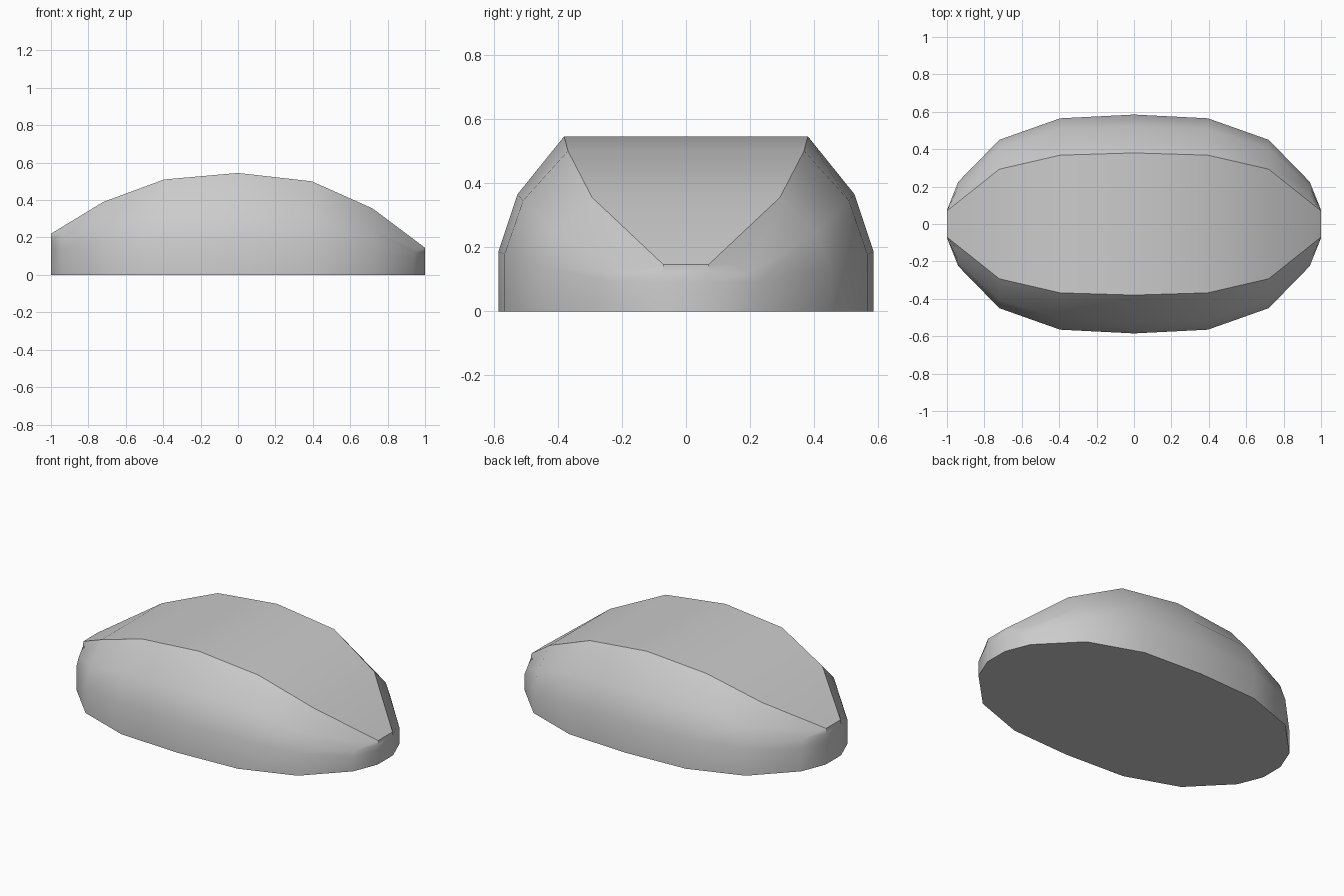
import bpy, bmesh, math

if "Cube" in bpy.data.objects:
    bpy.data.objects.remove(bpy.data.objects["Cube"])

# Cross-section stations along the body:
# x, bottom half-width, rim z, shoulder half-width, shoulder z, top half-width, top z
STATIONS = [
    (-1.00, 0.075, 0.14, 0.075, 0.19, 0.070, 0.22),
    (-0.94, 0.225, 0.14, 0.200, 0.19, 0.148, 0.22),
    (-0.72, 0.450, 0.165, 0.405, 0.275, 0.293, 0.39),
    (-0.395, 0.565, 0.185, 0.508, 0.35, 0.368, 0.51),
    (0.00, 0.585, 0.185, 0.525, 0.365, 0.380, 0.545),
    (0.395, 0.565, 0.18, 0.508, 0.345, 0.368, 0.50),
    (0.72, 0.450, 0.14, 0.405, 0.245, 0.293, 0.355),
    (0.94, 0.225, 0.09, 0.200, 0.12, 0.148, 0.147),
    (1.00, 0.075, 0.09, 0.075, 0.12, 0.070, 0.145),
]

bm = bmesh.new()


def side_points(sign):
    rows = []
    for x, w, zr, ws, zs, wt, zt in STATIONS:
        rows.append([bm.verts.new((x, sign * y, z))
                     for y, z in ((w, 0), (w, zr), (ws, zs), (wt, zt))])
    return rows


front, back = side_points(-1), side_points(1)

# Walls: one closed loop of columns, bottom to top
loop = front + back[::-1]
for a, b in zip(loop, loop[1:] + loop[:1]):
    for k in range(3):
        bm.faces.new((a[k], b[k], b[k + 1], a[k + 1]))

# Flat base
bm.faces.new([c[0] for c in reversed(loop)])

# Top panels; the end panels run straight to the tips
keys = [0, 2, 3, 4, 5, 6, 8]
for i, j in zip(keys, keys[1:]):
    bm.faces.new((front[i][3], front[j][3], back[j][3], back[i][3]))
for i, j, k in ((0, 1, 2), (6, 7, 8)):
    bm.faces.new((front[i][3], front[j][3], front[k][3]))
    bm.faces.new((back[k][3], back[j][3], back[i][3]))

bmesh.ops.recalc_face_normals(bm, faces=bm.faces[:])
mesh = bpy.data.meshes.new("rounded_shell")
bm.to_mesh(mesh)
bm.free()
shell = bpy.data.objects.new("rounded_shell", mesh)
bpy.context.collection.objects.link(shell)
bpy.context.view_layer.objects.active = shell
shell.select_set(True)
bpy.ops.object.shade_smooth_by_angle(angle=math.radians(32))
